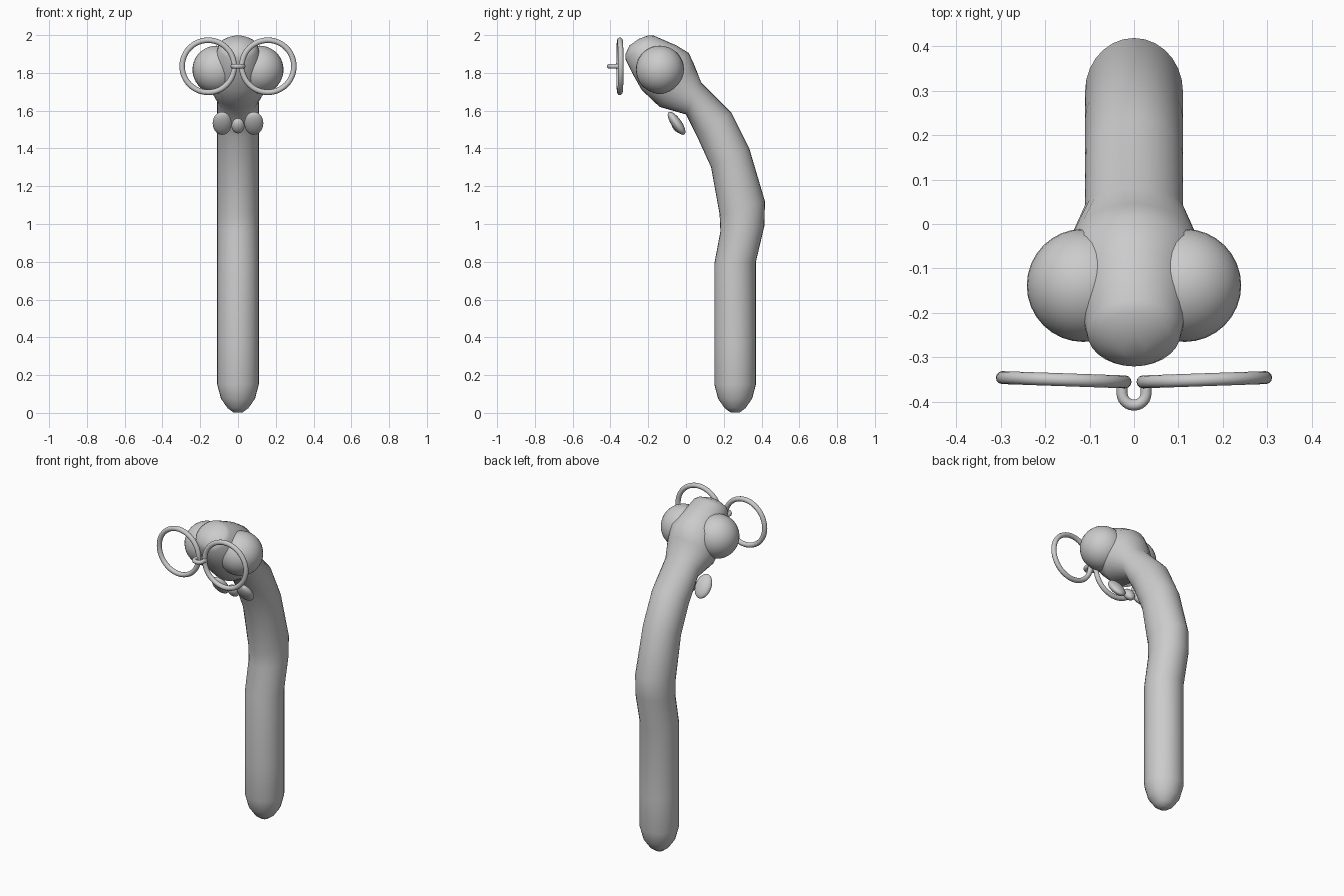
import bpy, bmesh, math
from mathutils import Vector

if "Cube" in bpy.data.objects:
    bpy.data.objects.remove(bpy.data.objects["Cube"])


def smooth(ob, angle=50):
    bpy.ops.object.select_all(action='DESELECT')
    ob.select_set(True)
    bpy.context.view_layer.objects.active = ob
    bpy.ops.object.shade_smooth_by_angle(angle=math.radians(angle))


def ellipsoid(name, loc, scale, tilt=0.0):
    bpy.ops.mesh.primitive_uv_sphere_add(segments=32, ring_count=18, location=loc, rotation=(tilt, 0, 0))
    ob = bpy.context.object
    ob.name = name
    ob.scale = scale
    smooth(ob)
    return ob


def loft(name, rings, n=28):
    """Each ring: front (y, z), back (y, z), half width in x."""
    bm = bmesh.new()
    loops = []
    for fy, fz, by, bz, rx in rings:
        c = Vector((0, (fy + by) / 2, (fz + bz) / 2))
        h = Vector((0, (by - fy) / 2, (bz - fz) / 2))
        loops.append([bm.verts.new(c + h * math.sin(2 * math.pi * i / n)
                                   + Vector((rx * math.cos(2 * math.pi * i / n), 0, 0)))
                      for i in range(n)])
    for a, b in zip(loops, loops[1:]):
        for i in range(n):
            j = (i + 1) % n
            bm.faces.new((a[i], a[j], b[j], b[i]))
    bm.faces.new(loops[0][::-1])
    bm.faces.new(loops[-1])
    bmesh.ops.recalc_face_normals(bm, faces=bm.faces)
    me = bpy.data.meshes.new(name)
    bm.to_mesh(me)
    bm.free()
    ob = bpy.data.objects.new(name, me)
    bpy.context.collection.objects.link(ob)
    smooth(ob)
    return ob


# worm body with bent neck and bulging head
loft("worm_body", [
    (.235, .003, .285, .003, .025),
    (.205, .025, .315, .025, .055),
    (.17, .075, .35, .075, .09),
    (.15, .15, .37, .15, .11),
    (.15, .36, .37, .36, .11),
    (.15, .79, .37, .80, .11),
    (.182, .96, .415, .99, .11),
    (.178, 1.05, .418, 1.12, .11),
    (.133, 1.30, .335, 1.40, .11),
    (.06, 1.46, .24, 1.59, .11),
    (.00, 1.58, .08, 1.75, .11),
    (-.14, 1.62, .045, 1.84, .145),
    (-.235, 1.71, .015, 1.905, .155),
    (-.28, 1.79, -.05, 1.945, .125),
    (-.32, 1.87, -.17, 1.997, .105),
    (-.32, 1.90, -.20, 1.998, .085),
    (-.30, 1.945, -.25, 1.98, .027),
])

# eyes, spectacle rims and bow lobes on both sides
for side, s in (("left", -1), ("right", 1)):
    ellipsoid(f"eye_{side}", (s * .114, -.138, 1.817), (.127, .127, .127))
    bpy.ops.mesh.primitive_torus_add(location=(s * .158, -.35, 1.835),
                                     rotation=(math.pi / 2, 0, s * math.radians(2)),
                                     major_radius=.138, minor_radius=.0145,
                                     major_segments=48, minor_segments=12)
    rim = bpy.context.object
    rim.name = f"spectacle_rim_{side}"
    smooth(rim)
    ellipsoid(f"bow_lobe_{side}", (s * .084, -.05, 1.533), (.05, .027, .072), math.radians(35))

# bow knot
ellipsoid("bow_knot", (0, -.045, 1.52), (.034, .027, .045), math.radians(35))

# spectacle bridge
cu = bpy.data.curves.new("spectacle_bridge", 'CURVE')
cu.dimensions = '3D'
cu.bevel_depth = .0125
cu.bevel_resolution = 3
cu.use_fill_caps = True
sp = cu.splines.new('POLY')
pts = [(-.027, -.352)] + [(-.027 * math.cos(math.pi * i / 12), -.38 - .027 * math.sin(math.pi * i / 12))
                          for i in range(13)] + [(.027, -.352)]
sp.points.add(len(pts) - 1)
for p, (x, y) in zip(sp.points, pts):
    p.co = (x, y, 1.835, 1)
bridge = bpy.data.objects.new("spectacle_bridge", cu)
bpy.context.collection.objects.link(bridge)
